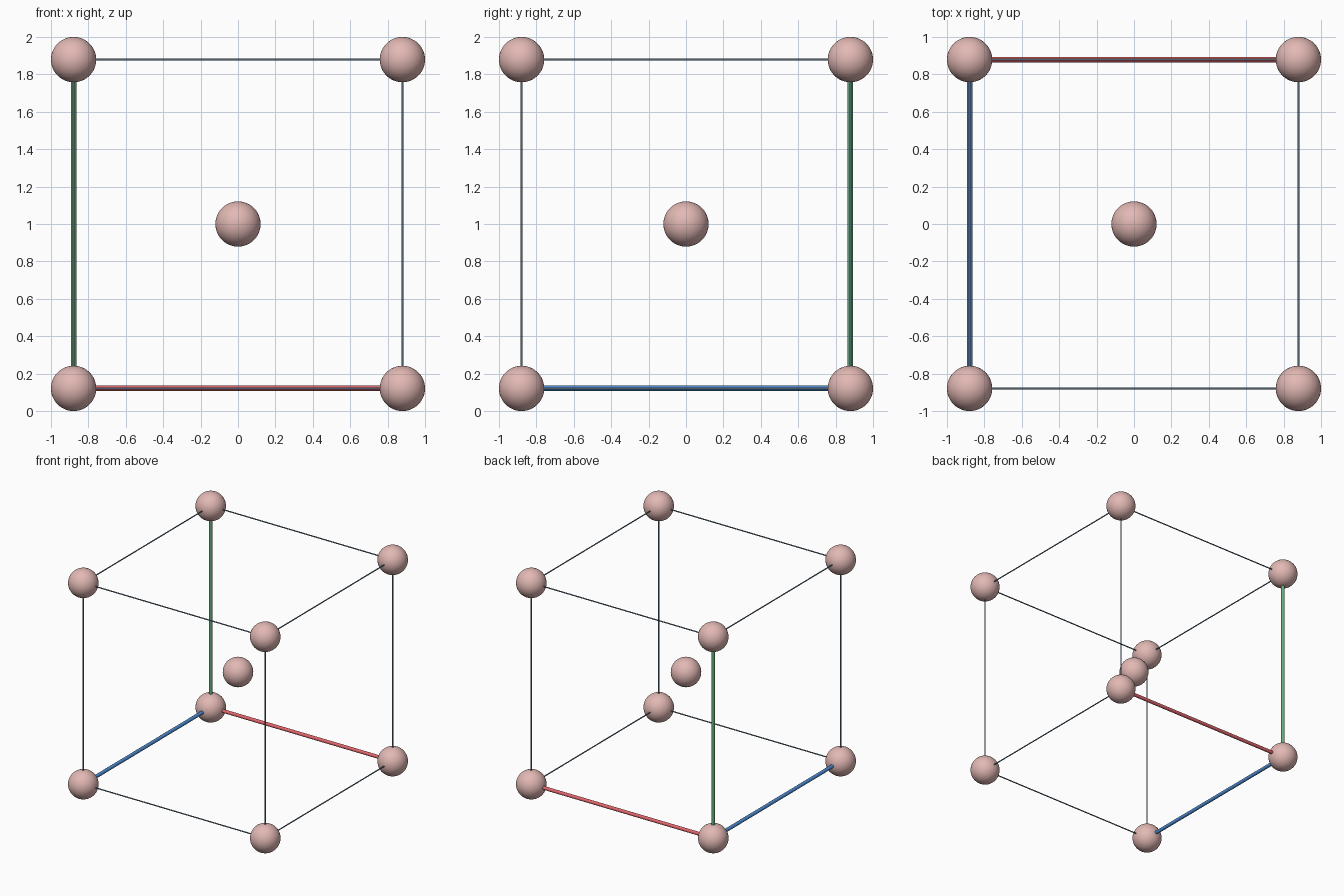
import bpy
import math
from mathutils import Vector

if "Cube" in bpy.data.objects:
    bpy.data.objects.remove(bpy.data.objects["Cube"])

C = 0.879     # half spacing of the corners
R = 0.121     # ball radius
MID = 1.0     # height of the centre


def material(name, rgb):
    m = bpy.data.materials.new(name)
    m.diffuse_color = (*rgb, 1)
    m.use_nodes = True
    m.node_tree.nodes["Principled BSDF"].inputs["Base Color"].default_value = m.diffuse_color
    return m


pink = material("dusty_pink", (0.76, 0.48, 0.455))
red = material("red", (0.75, 0.13, 0.15))
green = material("green", (0.13, 0.42, 0.20))
blue = material("blue", (0.08, 0.27, 0.66))
slate = material("slate_blue_grey", (0.14, 0.22, 0.30))


def finish(name, mat):
    ob = bpy.context.object
    ob.name = name
    ob.data.materials.append(mat)
    bpy.ops.object.shade_smooth_by_angle(angle=math.radians(40))


def ball(name, pos):
    bpy.ops.mesh.primitive_uv_sphere_add(segments=48, ring_count=24, radius=R, location=pos)
    finish(name, pink)


def rod(name, a, b, radius, mat):
    a, b = Vector(a), Vector(b)
    d = b - a
    bpy.ops.mesh.primitive_cylinder_add(
        vertices=16, radius=radius, depth=d.length, location=(a + b) / 2,
        rotation=d.to_track_quat('Z', 'Y').to_euler())
    finish(name, mat)


# Balls at the eight corners and the centre
corners = [Vector((x, y, MID + z)) for x in (-C, C) for y in (-C, C) for z in (-C, C)]
for p in corners:
    ball("corner_ball", p)
ball("centre_ball", (0, 0, MID))

# Twelve edges: three thick coloured axes leave the origin, the rest are thin
origin = Vector((-C, C, MID - C))
axes = [("red_axis", red), ("blue_axis", blue), ("green_axis", green)]
for i, a in enumerate(corners):
    for b in corners[i + 1:]:
        d = b - a
        if d.length > 2 * C + 0.01:
            continue
        if min((a - origin).length, (b - origin).length) < 0.01:
            k = max(range(3), key=lambda n: abs(d[n]))
            rod(axes[k][0], a, b, 0.015, axes[k][1])
        else:
            rod("thin_edge", a, b, 0.005, slate)
